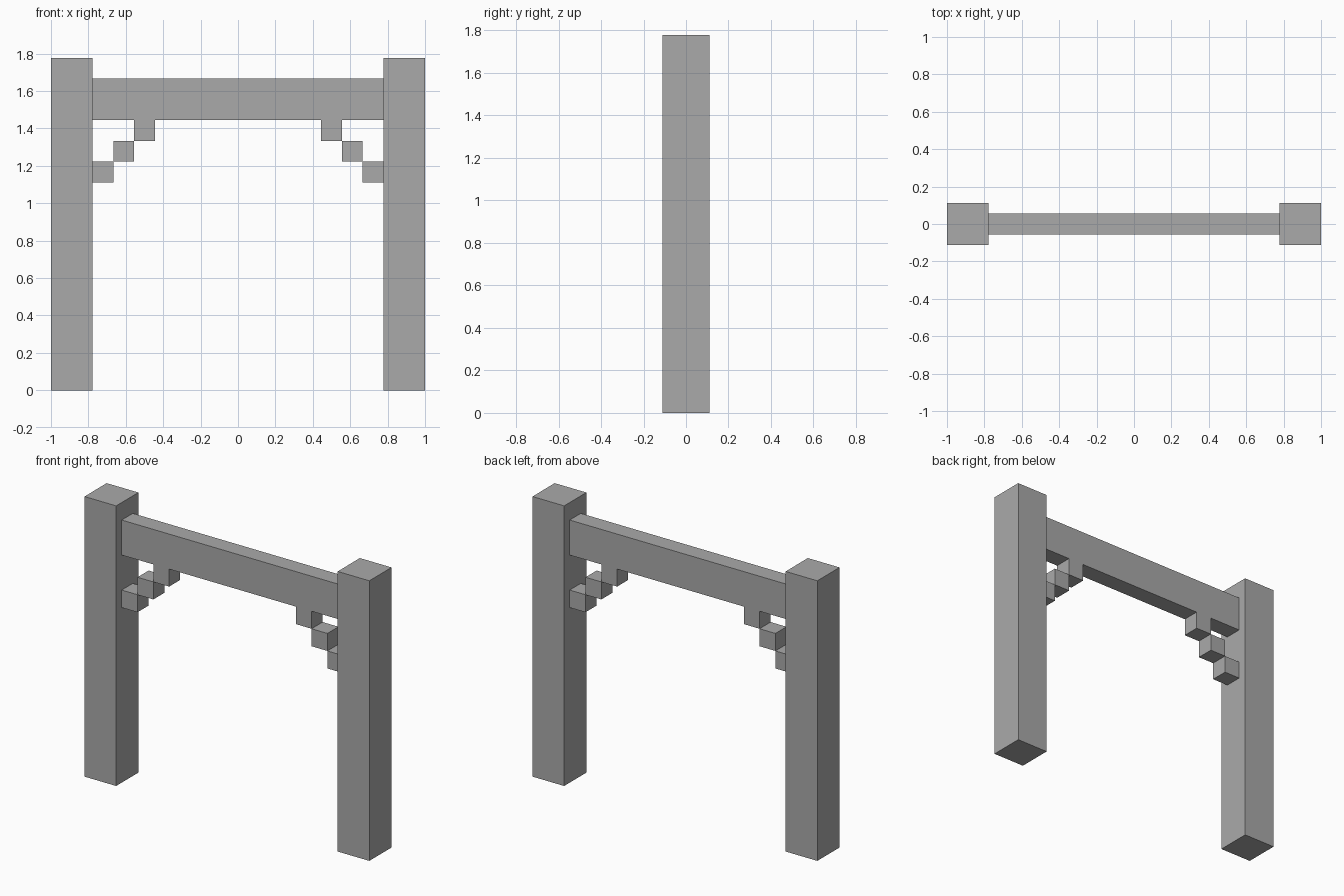
import bpy

if "Cube" in bpy.data.objects:
    bpy.data.objects.remove(bpy.data.objects["Cube"])

U = 1 / 9  # block unit

grey = bpy.data.materials.new("stone_grey")
grey.diffuse_color = (0.4, 0.4, 0.4, 1)
grey.use_nodes = True
grey.node_tree.nodes["Principled BSDF"].inputs["Base Color"].default_value = grey.diffuse_color


def box(name, x, y, z):
    """Box spanning the given (min, max) ranges, in block units."""
    spans = (x, y, z)
    bpy.ops.mesh.primitive_cube_add(size=1, location=[(a + b) / 2 * U for a, b in spans])
    ob = bpy.context.object
    ob.name = name
    ob.scale = [(b - a) * U for a, b in spans]
    bpy.ops.object.transform_apply(location=False, rotation=False, scale=True)
    ob.data.materials.append(grey)


# Cross beam between the posts
box("cross_beam", (-7, 7), (-0.5, 0.5), (13, 15))

for side, s in (("left", -1), ("right", 1)):
    # Upright post
    box(side + "_post", sorted((7 * s, 9 * s)), (-1, 1), (0, 16))
    # Stepped brace rising from the post to the beam
    for i in range(3):
        box(f"{side}_brace_block_{i + 1}", sorted(((7 - i) * s, (6 - i) * s)),
            (-0.5, 0.5), (10 + i, 11 + i))
